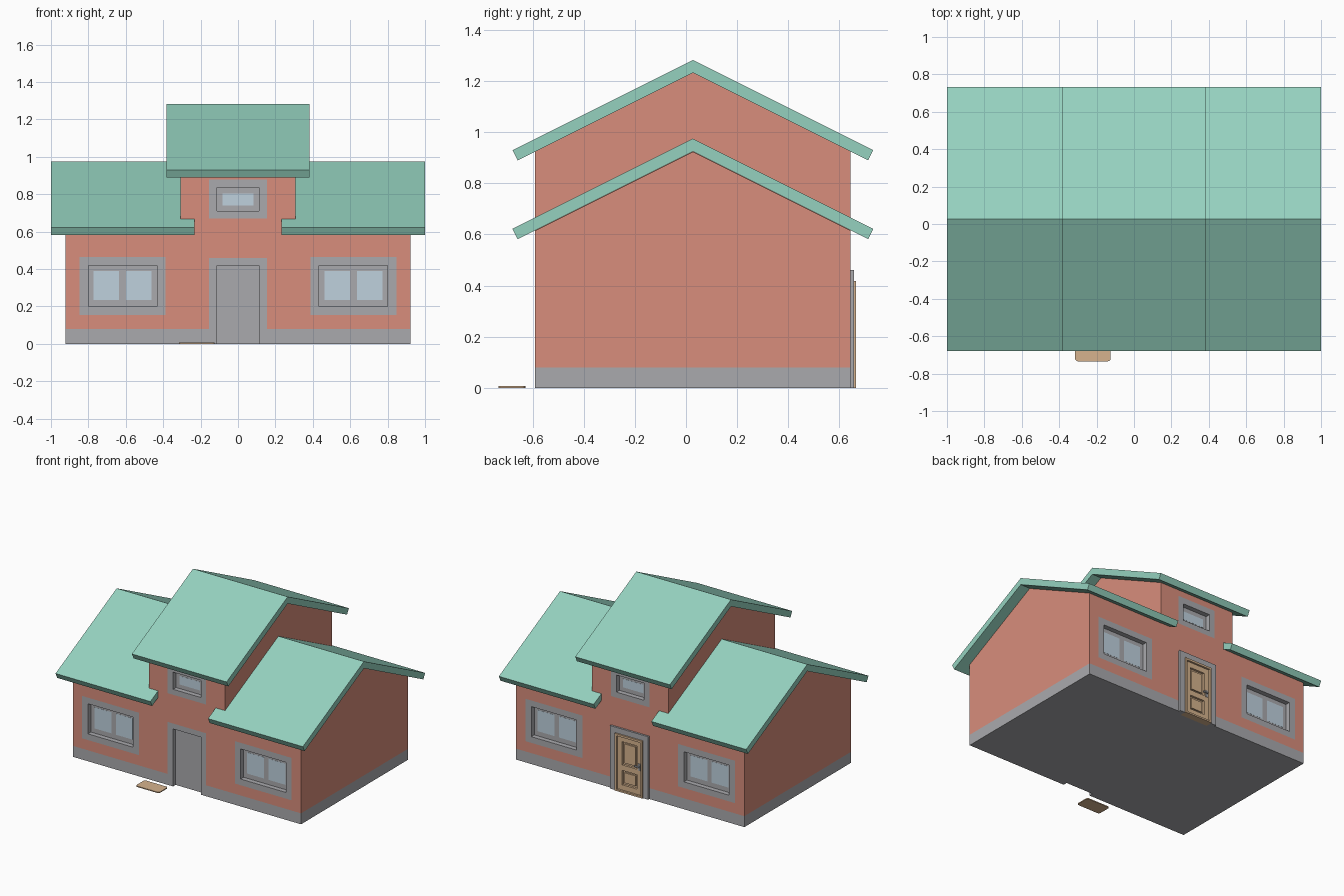
import bpy, bmesh

if "Cube" in bpy.data.objects:
    bpy.data.objects.remove(bpy.data.objects["Cube"])

CY, HY = 0.027, 0.617           # ridge position and half depth of the walls
SLOPE, REACH = 0.5, 0.706       # roof pitch and half span of the roof


def material(name, rgb):
    m = bpy.data.materials.new(name)
    m.diffuse_color = (*rgb, 1)
    m.use_nodes = True
    m.node_tree.nodes["Principled BSDF"].inputs["Base Color"].default_value = m.diffuse_color
    return m


WALL = material("salmon_plaster", (0.69, 0.27, 0.20))
ROOF = material("mint_roof", (0.30, 0.64, 0.52))
STONE = material("grey_trim", (0.40, 0.40, 0.42))
GLASS = material("pale_glass", (0.52, 0.64, 0.73))
WOOD = material("tan_wood", (0.67, 0.45, 0.27))


def prism(name, profile, x0, x1, mat):
    """Extrude a (y, z) outline along x."""
    bm = bmesh.new()
    face = bm.faces.new([bm.verts.new((x0, y, z)) for y, z in profile])
    ext = bmesh.ops.extrude_face_region(bm, geom=[face])
    verts = [g for g in ext["geom"] if isinstance(g, bmesh.types.BMVert)]
    bmesh.ops.translate(bm, verts=verts, vec=(x1 - x0, 0, 0))
    bmesh.ops.recalc_face_normals(bm, faces=bm.faces)
    me = bpy.data.meshes.new(name)
    bm.to_mesh(me)
    bm.free()
    if mat:
        me.materials.append(mat)
    ob = bpy.data.objects.new(name, me)
    bpy.context.collection.objects.link(ob)
    return ob


def box(name, x, y, z, mat=None):
    y0, y1 = sorted(y)
    return prism(name, [(y0, z[0]), (y1, z[0]), (y1, z[1]), (y0, z[1])], x[0], x[1], mat)


def cut(ob, x, y, z):
    """Subtract a box from an object."""
    cutter = box("cutter", x, y, z)
    mod = ob.modifiers.new("cut", "BOOLEAN")
    mod.operation, mod.solver, mod.object = "DIFFERENCE", "EXACT", cutter
    bpy.context.view_layer.objects.active = ob
    bpy.ops.object.modifier_apply(modifier=mod.name)
    bpy.data.objects.remove(cutter)


def gable(name, x0, x1, peak):
    eave = peak - HY * SLOPE
    return prism(name, [(CY - HY, 0.08), (CY + HY, 0.08), (CY + HY, eave),
                        (CY, peak), (CY - HY, eave)], x0, x1, WALL)


def roof(name, x0, x1, top):
    low, r = top - REACH * SLOPE, REACH - 0.02
    under = top - 0.05
    prism(name, [(CY - REACH, low), (CY, top), (CY + REACH, low),
                 (CY + r, under - r * SLOPE), (CY, under),
                 (CY - r, under - r * SLOPE)], x0, x1, ROOF)


def span(c, h):
    return (c - h, c + h)


# walls and plinth
centre = gable("centre_walls", -0.308, 0.308, 1.233)
left = gable("left_walls", -0.923, -0.308, 0.924)
right = gable("right_walls", 0.308, 0.923, 0.924)
plinth = box("plinth", (-0.923, 0.923), (CY - HY, CY + HY), (0, 0.08), STONE)

# roofs
roof("left_roof", -1.0, -0.233, 0.975)
roof("right_roof", 0.233, 1.0, 0.975)
roof("upper_roof", -0.383, 0.383, 1.283)


def window(label, wall, s, c, outer, inner, oz, iz, panes, pz):
    """Flush stone surround, recessed sash and glass; s is -1 front, +1 back."""
    f = CY + s * HY
    cut(wall, span(c, outer), (f - s * 0.05, f + s * 0.05), oz)
    fr = box(label + "_surround", span(c, outer), (f, f - s * 0.05), oz, STONE)
    cut(fr, span(c, inner), (f + s * 0.05, f - s * 0.1), iz)
    box(label + "_sash", span(c, inner), (f - s * 0.035, f - s * 0.05), iz, STONE)
    for i, (a, b) in enumerate(panes):
        box(f"{label}_glass_{i}", (c + a, c + b), (f - s * 0.034, f - s * 0.04), pz, GLASS)


# windows on front and back
for s, side in ((-1, "front"), (1, "back")):
    for c, wall, name in ((-0.617, left, "left"), (0.617, right, "right")):
        window(f"{side}_{name}_window", wall, s, c, 0.23, 0.183, (0.155, 0.465),
               (0.20, 0.42), ((-0.155, -0.018), (0.018, 0.155)), (0.235, 0.39))
    window(f"{side}_upper_window", centre, s, 0, 0.155, 0.112, (0.67, 0.88),
           (0.71, 0.835), ((-0.083, 0.083),), (0.74, 0.803))

# doorways: the back surround stands proud of the wall
for s, side, proud in ((-1, "front", 0), (1, "back", 0.014)):
    f = CY + s * HY
    for part in (centre, plinth):
        cut(part, span(0, 0.155), (f - s * 0.05, f + s * 0.05), (-0.1, 0.46))
    fr = box(side + "_door_surround", span(0, 0.155), (f + s * proud, f - s * 0.05), (0, 0.46), STONE)
    cut(fr, span(0, 0.112), (f + s * 0.1, f - s * 0.1), (-0.1, 0.42))
    box(side + "_doorway_back", span(0, 0.112), (f - s * 0.03, f - s * 0.05), (0, 0.42), STONE)

# back door with raised rim, sunk panels and handle
f = CY + HY
rim = box("door_rim", span(0, 0.112), (f - 0.03, f + 0.022), (0, 0.418), WOOD)
cut(rim, span(0, 0.097), (f - 0.1, f + 0.1), (0.012, 0.403))
leaf = box("door_leaf", span(0, 0.097), (f - 0.03, f + 0.008), (0.012, 0.403), WOOD)
for z in ((0.05, 0.155), (0.195, 0.365)):
    cut(leaf, span(0, 0.06), (f - 0.008, f + 0.1), z)
    box("door_panel", span(0, 0.045), (f - 0.01, f + 0.002), (z[0] + 0.015, z[1] - 0.015), WOOD)
box("handle_plate", span(-0.079, 0.009), (f + 0.006, f + 0.012), (0.19, 0.24), STONE)
box("handle_lever", (-0.085, -0.045), (f + 0.012, f + 0.022), (0.214, 0.224), STONE)

# doormat with rounded corners
mat = box("doormat", (-0.315, -0.125), (-0.734, -0.629), (0, 0.007), WOOD)
bm = bmesh.new()
bm.from_mesh(mat.data)
corners = [e for e in bm.edges if abs(e.verts[0].co.z - e.verts[1].co.z) > 0.005]
bmesh.ops.bevel(bm, geom=corners, offset=0.015, segments=4, profile=0.5, affect="EDGES")
bm.to_mesh(mat.data)
bm.free()
